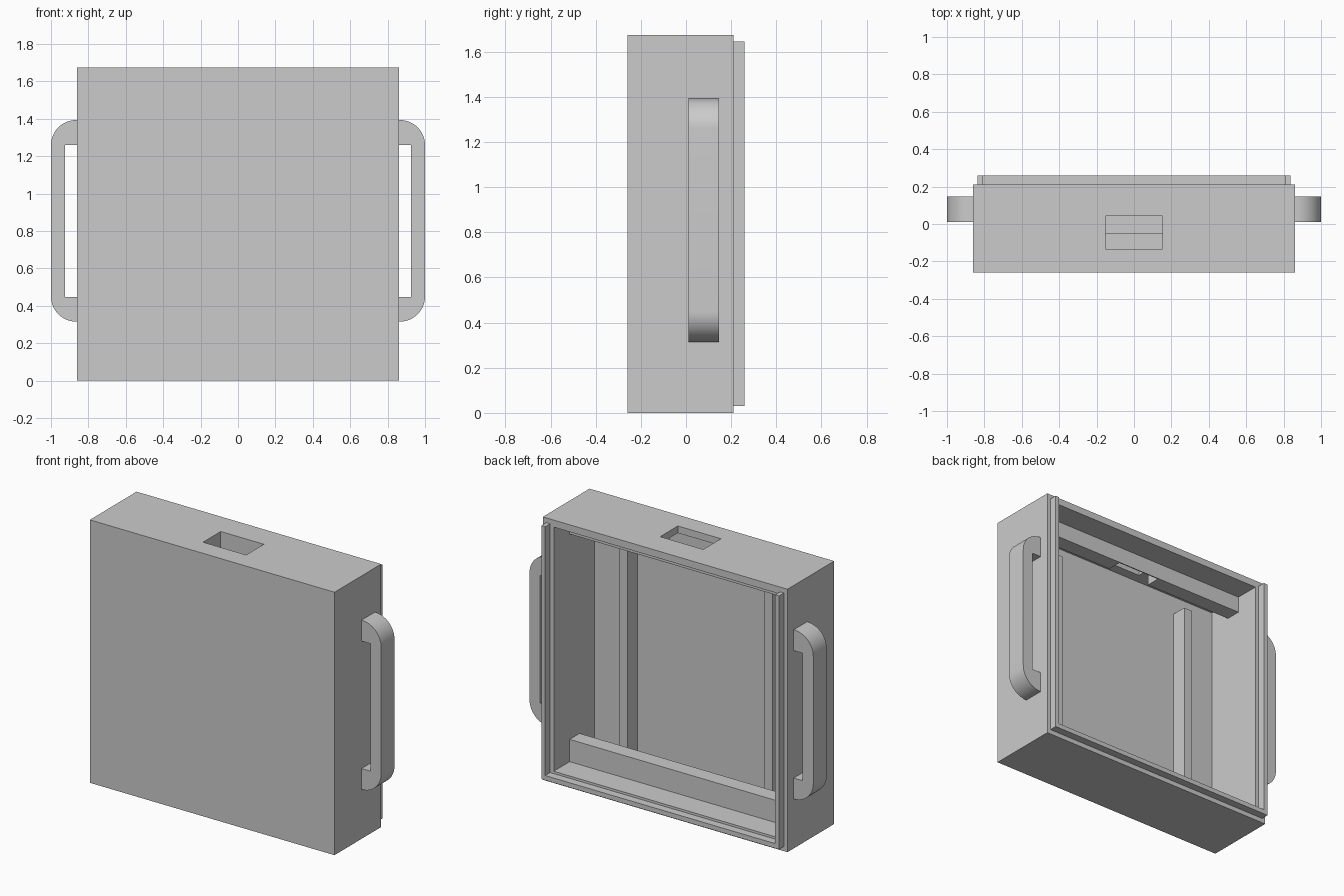
import bpy, bmesh, math

if "Cube" in bpy.data.objects:
    bpy.data.objects.remove(bpy.data.objects["Cube"])


def mesh_object(name, bm):
    bmesh.ops.recalc_face_normals(bm, faces=bm.faces[:])
    me = bpy.data.meshes.new(name)
    bm.to_mesh(me)
    bm.free()
    ob = bpy.data.objects.new(name, me)
    bpy.context.collection.objects.link(ob)
    return ob


def box(name, x, y, z):
    bm = bmesh.new()
    bmesh.ops.create_cube(bm, size=1)
    for v in bm.verts:
        v.co = [lo + (c + 0.5) * (hi - lo) for c, (lo, hi) in zip(v.co, (x, y, z))]
    return mesh_object(name, bm)


def cut(ob, cutter):
    mod = ob.modifiers.new("cut", 'BOOLEAN')
    mod.operation = 'DIFFERENCE'
    mod.solver = 'EXACT'
    mod.object = cutter
    cutter.hide_render = True
    cutter.display_type = 'WIRE'


W, IN = 0.862, 0.785          # outer and inner half widths
FLOOR, CEIL, H = 0.075, 1.63, 1.675

# Case, open at the back, with a slot through the top
case = box("case", (-W, W), (-0.26, 0.21), (0, H))
cavity = box("cavity_cutter", (-IN, IN), (-0.20, 0.4), (FLOOR, CEIL))
slot = box("slot_cutter", (-0.152, 0.152), (-0.135, 0.043), (1.4, 1.8))
cut(case, cavity)
cut(case, slot)

# Cross beams inside, top one pierced by the slot
box("bottom_beam", (-IN, IN), (-0.05, 0.05), (FLOOR, 0.217))
top_beam = box("top_beam", (-IN, IN), (-0.05, 0.05), (1.525, CEIL))
cut(top_beam, slot)

# Bottom rail of the U-shaped back lip
box("bottom_rail", (-0.81, 0.81), (0.21, 0.26), (0.03, 0.06))


def handle(name, s):
    # Outer rounded profile, then square inner opening
    r, x1, z0, z1 = 0.135, 1.0, 0.315, 1.393
    pts = [(W, z0)]
    for cz, start in ((z0 + r, -90), (z1 - r, 0)):
        for i in range(17):
            a = math.radians(start + 90 * i / 16)
            pts.append((x1 - r + r * math.cos(a), cz + r * math.sin(a)))
    pts += [(W, z1), (W, 1.26), (0.925, 1.26), (0.925, 0.448), (W, 0.448)]
    bm = bmesh.new()
    face = bm.faces.new([bm.verts.new((s * x, 0.012, z)) for x, z in pts])
    ext = bmesh.ops.extrude_face_region(bm, geom=[face])
    moved = [g for g in ext["geom"] if isinstance(g, bmesh.types.BMVert)]
    bmesh.ops.translate(bm, verts=moved, vec=(0, 0.135, 0))
    ob = mesh_object(name, bm)
    bpy.ops.object.select_all(action='DESELECT')
    ob.select_set(True)
    bpy.context.view_layer.objects.active = ob
    bpy.ops.object.shade_smooth_by_angle(angle=math.radians(30))


# Mirrored parts: side rails, inner posts, handles
for side, s in (("left", -1), ("right", 1)):
    box(side + "_rail", sorted((s * 0.81, s * 0.838)), (0.21, 0.26), (0.03, 1.645))
    box(side + "_post", sorted((s * 0.482, s * 0.538)), (-0.20, -0.10), (FLOOR, 1.51))
    handle(side + "_handle", s)
